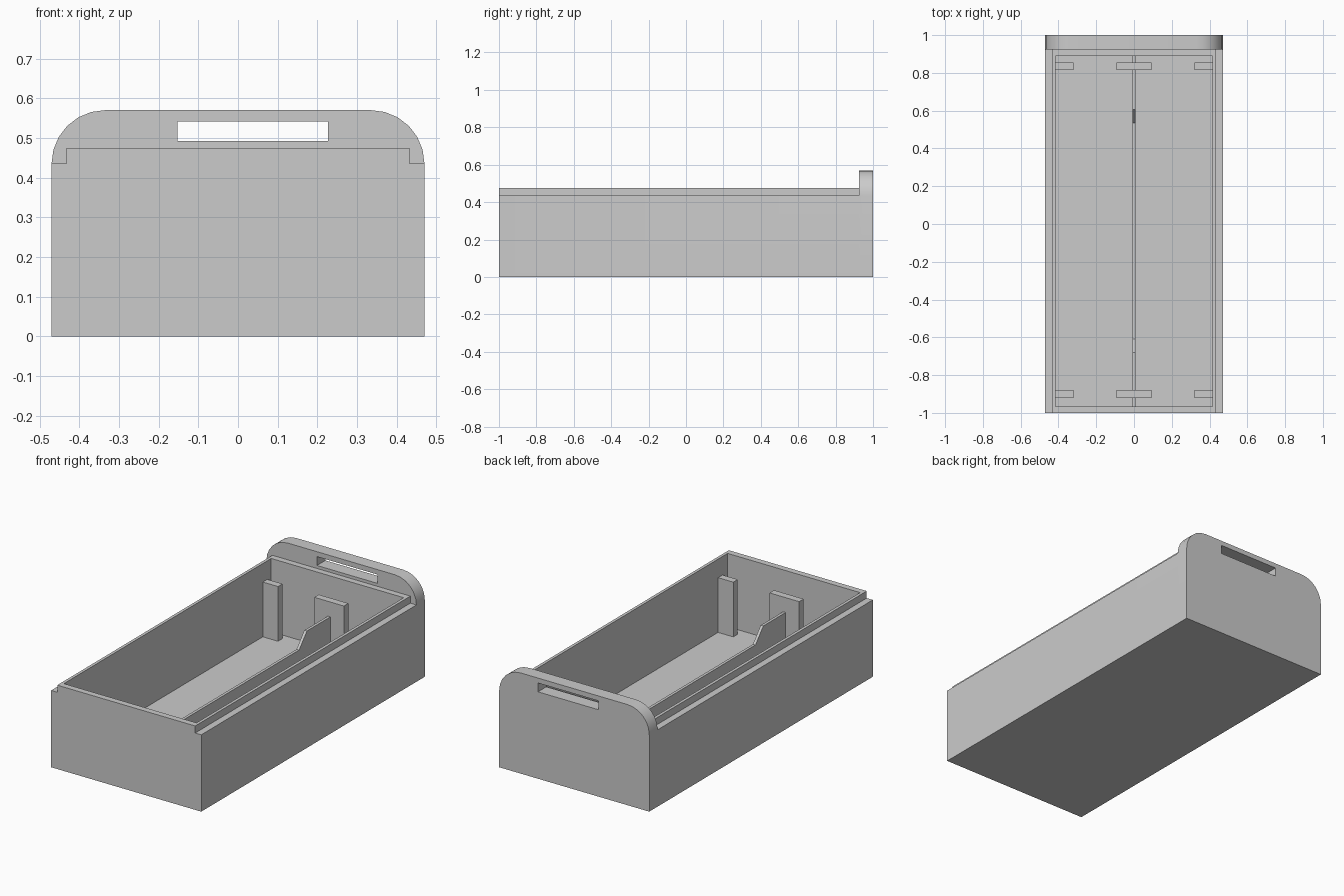
import bpy, bmesh, math

cube = bpy.data.objects.get("Cube")
if cube:
    bpy.data.objects.remove(cube, do_unlink=True)

# Single plain grey
grey = bpy.data.materials.new("plain_grey")
grey.use_nodes = True
grey.diffuse_color = (0.6, 0.6, 0.6, 1)
grey.node_tree.nodes["Principled BSDF"].inputs["Base Color"].default_value = grey.diffuse_color

HALF_W, BACK_Y = 0.47, 0.925      # outer half width, front of the back panel
LIP_W, LEDGE_Z, RIM_Z = 0.432, 0.435, 0.475
IN_W, IN_Y0, IN_Y1, FLOOR = 0.415, -0.965, 0.89, 0.06


def prism(name, points, start, end, axis="y"):
    """Extrude a profile along y (points are x, z) or along x (points are y, z)."""
    def place(p, t):
        return (p[0], t, p[1]) if axis == "y" else (t, p[0], p[1])
    bm = bmesh.new()
    face = bm.faces.new([bm.verts.new(place(p, start)) for p in points])
    ext = bmesh.ops.extrude_face_region(bm, geom=[face])
    moved = [v for v in ext["geom"] if isinstance(v, bmesh.types.BMVert)]
    d = end - start
    bmesh.ops.translate(bm, verts=moved, vec=(0, d, 0) if axis == "y" else (d, 0, 0))
    bmesh.ops.recalc_face_normals(bm, faces=bm.faces)
    mesh = bpy.data.meshes.new(name)
    bm.to_mesh(mesh)
    bm.free()
    mesh.materials.append(grey)
    obj = bpy.data.objects.new(name, mesh)
    bpy.context.collection.objects.link(obj)
    return obj


def box(name, x0, x1, y0, y1, z0, z1):
    return prism(name, [(x0, z0), (x1, z0), (x1, z1), (x0, z1)], y0, y1)


def combine(obj, other, operation):
    """Apply a boolean and discard the second solid."""
    mod = obj.modifiers.new("combine", "BOOLEAN")
    mod.operation, mod.object, mod.solver = operation, other, "EXACT"
    bpy.context.view_layer.objects.active = obj
    bpy.ops.object.modifier_apply(modifier=mod.name)
    bpy.data.objects.remove(other, do_unlink=True)


# Tray body with a stepped ledge along both sides
half = [(HALF_W, 0), (HALF_W, LEDGE_Z), (LIP_W, LEDGE_Z), (LIP_W, RIM_Z)]
tray = prism("tray_body", half + [(-x, z) for x, z in reversed(half)], -1, 0.95)

# Back panel with rounded top corners and a handle slot
top, r, steps = 0.57, 0.135, 6
side = [(HALF_W, 0)]
for i in range(steps + 1):
    a = math.pi / 2 * i / steps
    side.append((HALF_W - r + r * math.cos(a), top - r + r * math.sin(a)))
panel = prism("back_panel", side + [(-x, z) for x, z in reversed(side)], BACK_Y, 1)
combine(panel, box("slot_cutter", -0.153, 0.227, 0.8, 1.1, 0.492, 0.542), "DIFFERENCE")

# Join panel and body, then hollow out the inside
combine(tray, panel, "UNION")
combine(tray, box("cavity_cutter", -IN_W, IN_W, IN_Y0, IN_Y1, FLOOR, 0.7), "DIFFERENCE")

# Support posts near both ends
POST_Z = 0.37
for end, y0 in (("front", -0.92), ("back", 0.815)):
    for place, x0, x1 in (("right", -IN_W, -0.32), ("middle", -0.0925, 0.0925), ("left", 0.32, IN_W)):
        box(f"{end}_{place}_post", x0, x1, y0, y0 + 0.04, FLOOR, POST_Z)

# Central divider, low in the middle and raised at both ends
LOW, HIGH = 0.205, 0.286
prism("central_divider",
      [(IN_Y0, FLOOR), (IN_Y1, FLOOR), (IN_Y1, HIGH), (0.605, HIGH), (0.535, LOW),
       (-0.61, LOW), (-0.68, HIGH), (IN_Y0, HIGH)], -0.008, 0.008, "x")

# Smooth the rounded corners only
bpy.ops.object.select_all(action="DESELECT")
tray.select_set(True)
bpy.context.view_layer.objects.active = tray
bpy.ops.object.shade_smooth_by_angle(angle=math.radians(30))
